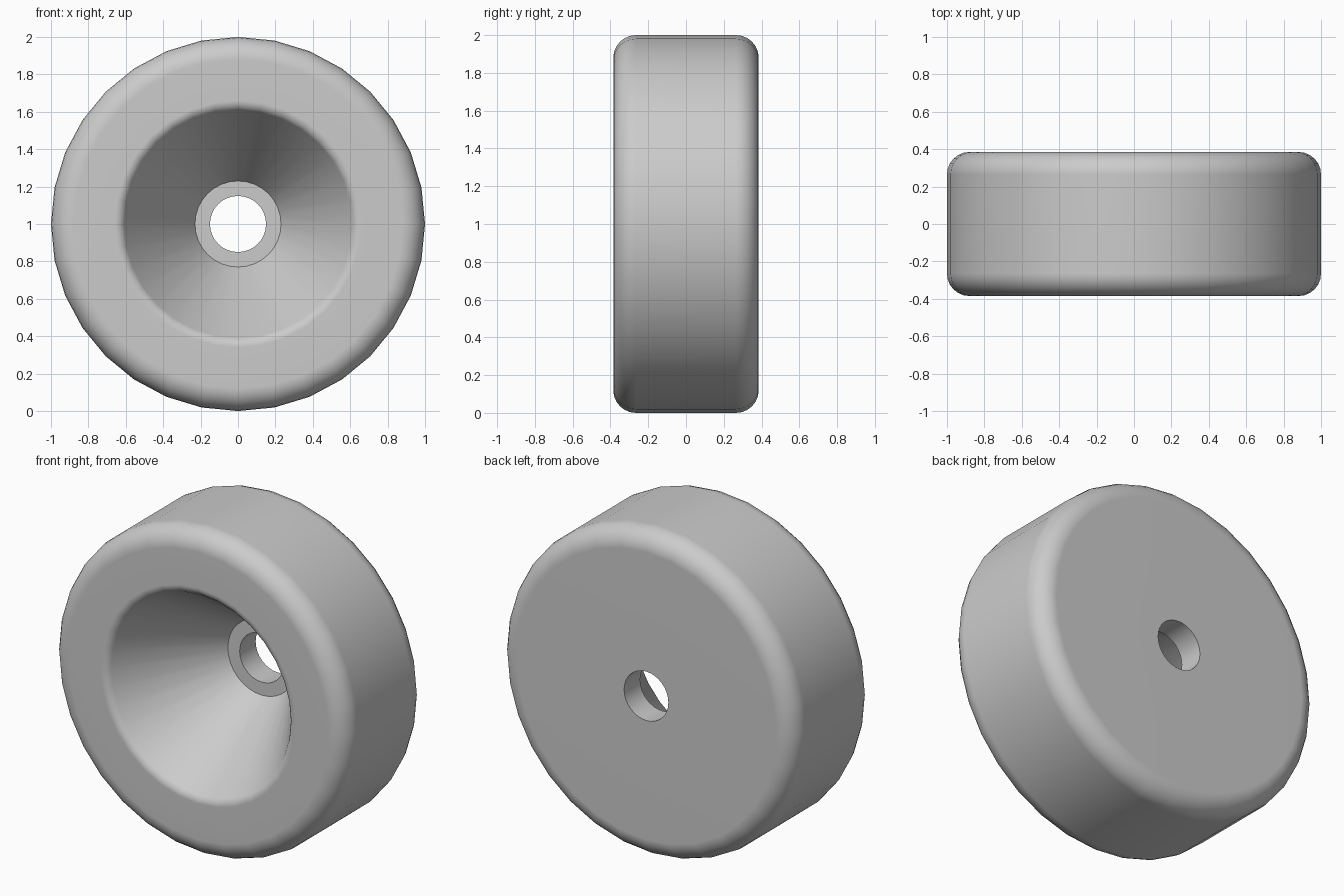
import bpy, bmesh
from math import cos, sin, radians, tau
from mathutils import Vector

cube = bpy.data.objects.get("Cube")
if cube:
    bpy.data.objects.remove(cube, do_unlink=True)

# Main dimensions
SEGMENTS = 32
RADIUS = 1.0
HALF = 0.385        # half of the width along y
ROUND = 0.12        # outer edge rounding
LIP, LIP_ROUND = 0.66, 0.06
SEAT, SEAT_Y = 0.23, 0.23
BORE = 0.15


def arc(r, y, size, start, end, steps):
    """Points of a rounded corner in the radius / y plane."""
    angles = [radians(start + (end - start) * i / steps) for i in range(steps + 1)]
    return [(r + size * cos(a), y + size * sin(a)) for a in angles]


# Closed cross-section: rounded rim, flat front, lip, cone, seat and bore
profile = (
    arc(RADIUS - ROUND, HALF - ROUND, ROUND, 90, 0, 6)
    + arc(RADIUS - ROUND, ROUND - HALF, ROUND, 0, -90, 6)
    + arc(LIP, LIP_ROUND - HALF, LIP_ROUND, 270, 213, 4)
    + [(SEAT, SEAT_Y), (BORE, SEAT_Y), (BORE, HALF)]
)

# Turn the cross-section round the y axis
bm = bmesh.new()
verts = [bm.verts.new((r, y, RADIUS)) for r, y in profile]
edges = [bm.edges.new((v, verts[i - 1])) for i, v in enumerate(verts)]
bmesh.ops.spin(bm, geom=verts + edges, cent=Vector((0, 0, RADIUS)),
               axis=Vector((0, 1, 0)), angle=tau, steps=SEGMENTS)
bmesh.ops.remove_doubles(bm, verts=bm.verts, dist=0.0005)
bmesh.ops.recalc_face_normals(bm, faces=bm.faces)
mesh = bpy.data.meshes.new("wheel")
bm.to_mesh(mesh)
bm.free()

wheel = bpy.data.objects.new("wheel", mesh)
bpy.context.collection.objects.link(wheel)

# Plain grey material
grey = bpy.data.materials.new("light grey")
grey.use_nodes = True
colour = (0.6, 0.6, 0.6, 1)
grey.diffuse_color = colour
grey.node_tree.nodes["Principled BSDF"].inputs["Base Color"].default_value = colour
mesh.materials.append(grey)

# Smooth curves, crisp seat and bore, even flat faces
bpy.ops.object.select_all(action="DESELECT")
wheel.select_set(True)
bpy.context.view_layer.objects.active = wheel
bpy.ops.object.shade_smooth_by_angle(angle=radians(30))
weighted = wheel.modifiers.new("flat faces", "WEIGHTED_NORMAL")
weighted.keep_sharp = True
